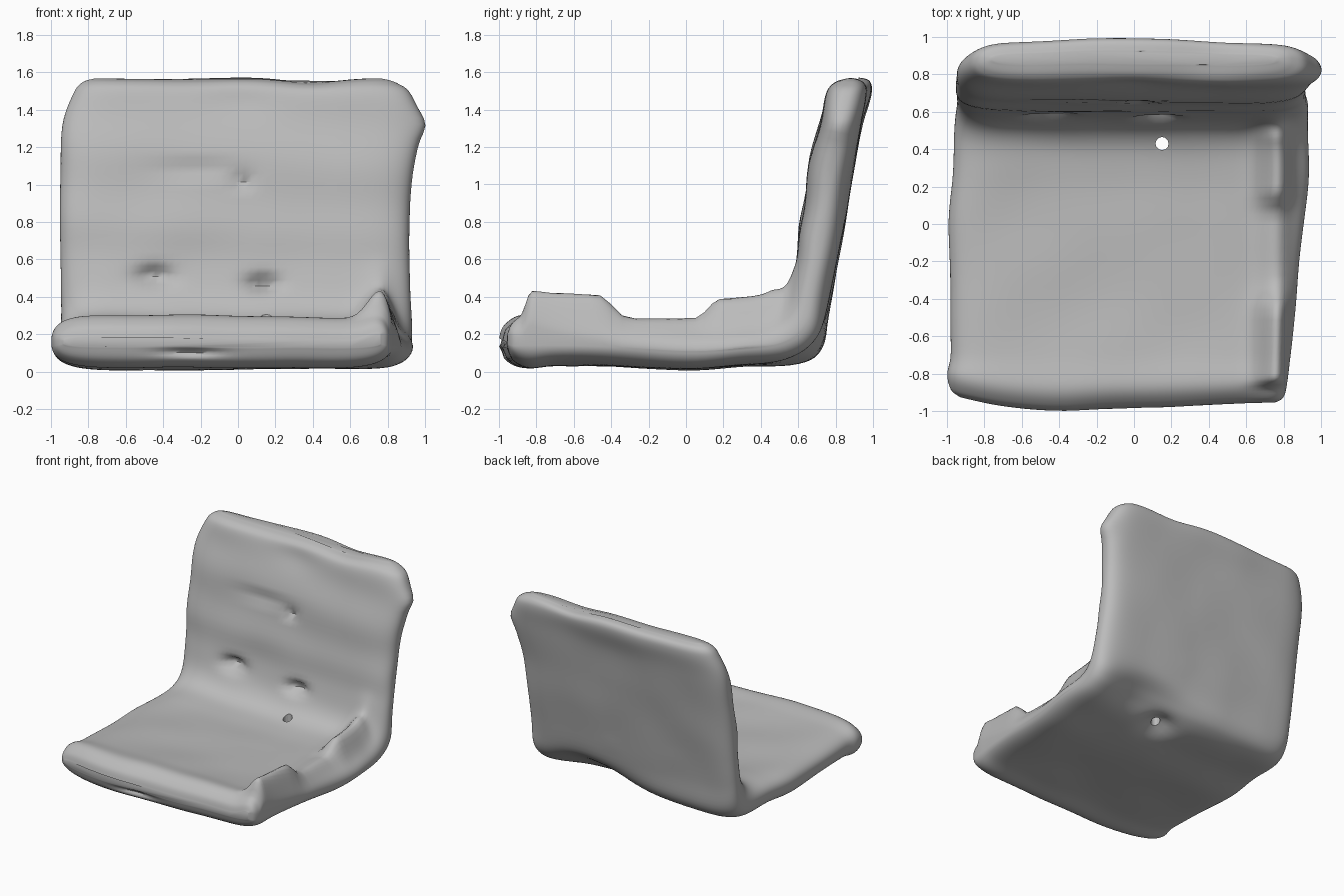
import bpy, bmesh, math
from mathutils import Vector, noise

if "Cube" in bpy.data.objects:
    bpy.data.objects.remove(bpy.data.objects["Cube"])

# Side section from front tip to top edge: underside y z, upper side y z, side limits in x
STATIONS = [
    (-.995, .13, -.995, .17, -.93, .76),
    (-.96, .06, -.97, .24, -.98, .80),
    (-.87, .02, -.88, .295, -1.0, .82),
    (-.70, .035, -.70, .275, -.98, .84),
    (-.40, .03, -.40, .255, -.98, .87),
    (0, .01, 0, .25, -.99, .91),
    (.30, .03, .25, .255, -.97, .93),
    (.60, .04, .43, .285, -.96, .93),
    (.73, .13, .53, .38, -.95, .93),
    (.77, .35, .585, .56, -.95, .92),
    (.83, .70, .615, .82, -.95, .92),
    (.88, 1.0, .66, 1.1, -.95, .93),
    (.935, 1.3, .71, 1.33, -.94, .97),
    (.97, 1.47, .755, 1.49, -.88, .92),
    (.96, 1.54, .80, 1.545, -.83, .84),
    (.91, 1.565, .86, 1.565, -.76, .76),
]

# Soft dents and bulges: centre, radii, push
DENTS = [
    ((-.45, .57, .5), (.1, .12, .05), (0, .08, .02)),       # pits in the backrest
    ((.13, .57, .47), (.08, .12, .04), (0, .09, 0)),
    ((-.22, .65, 1.08), (.22, .1, .03), (0, .03, 0)),       # backrest wrinkle
    ((.02, .65, 1.02), (.05, .1, .03), (0, .05, 0)),
    ((0, .74, 1.45), (.2, .1, .1), (0, .02, 0)),
    ((-.25, -.98, .1), (.16, .06, .02), (0, .03, 0)),       # front wrinkle
    ((.40, .68, .08), (.42, .2, .16), (0, -.1, .09)),       # scoop under the back
    ((.15, .48, .04), (.12, .12, .08), (0, 0, .08)),
    ((.97, .82, 1.32), (.07, .15, .07), (.03, 0, 0)),       # pointed side corner
    ((0, .96, 1.52), (.35, .08, .15), (0, .025, .015)),     # top edge bulge
    ((.4, .88, 1.56), (.2, .15, .08), (0, 0, -.02)),
]


def spline(rows, steps):
    """Catmull-Rom interpolation of whole rows."""
    out = []
    for i in range(len(rows) - 1):
        a, b = rows[max(i - 1, 0)], rows[i]
        c, d = rows[i + 1], rows[min(i + 2, len(rows) - 1)]
        for k in range(steps):
            t = k / steps
            out.append([.5 * (2 * q + (r - p) * t + (2 * p - 5 * q + 4 * r - s) * t * t
                              + (3 * q - p - 3 * r + s) * t ** 3)
                        for p, q, r, s in zip(a, b, c, d)])
    return out + [list(rows[-1])]


def step(lo, hi, v):
    t = min(max((v - lo) / (hi - lo), 0), 1)
    return t * t * (3 - 2 * t)


def shape(p, upper):
    """Hand-worked irregularities of the soft body."""
    move = Vector()
    for centre, radii, push in DENTS:
        d = sum(((p[i] - centre[i]) / radii[i]) ** 2 for i in range(3))
        move += Vector(push) * math.exp(-d)
    # front edge bows outwards
    bow = .04 * (p.x + .35) if p.x > -.35 else .2 * (p.x + .35) ** 2
    move.y += bow * (1 - step(-.95, -.6, p.y))
    if upper:
        # raised rim along the side of the seat
        front = step(-.93, -.86, p.y) * (1 - step(-.47, -.3, p.y))
        rear = step(.05, .18, p.y) * (1 - step(.45, .6, p.y))
        width = .1 if p.x < .77 else .07
        rim = math.exp(-((p.x - .77) / width) ** 2)
        move.z += rim * (.12 * front + .1 * rear + .06) * (1 - step(.4, .7, p.z))
        move.z -= .015 * p.x * (1 - step(.3, .5, p.z))
        # horizontal folds across the backrest
        move.y += .006 * math.sin(p.z * 15 + p.x) * step(.5, .8, p.z)
    move += noise.noise_vector(p * 2.5) * .01
    return p + move


# Body: closed rings across the width, swept along the section
bm = bmesh.new()
N = 72
us = [math.sin(math.pi / 2 * (2 * j / N - 1)) for j in range(N + 1)]
loop = [(u, True) for u in us] + [(u, False) for u in us[-2:0:-1]]
rings = []
for by, bz, ty, tz, left, right in spline(STATIONS, 6):
    low, high = Vector((0, by, bz)), Vector((0, ty, tz))
    mid = (low + high) / 2
    ring = []
    for u, upper in loop:
        h = max(1 - abs(u) ** 10, 0) ** .45
        p = mid + ((high if upper else low) - mid) * h
        p.x = (left + right) / 2 + u * (right - left) / 2
        ring.append(bm.verts.new(shape(p, upper)))
    rings.append(ring)
for a, b in zip(rings, rings[1:]):
    for j in range(len(loop)):
        k = (j + 1) % len(loop)
        bm.faces.new((a[j], a[k], b[k], b[j]))
bm.faces.new(rings[0])
bm.faces.new(rings[-1])
bmesh.ops.recalc_face_normals(bm, faces=bm.faces)
mesh = bpy.data.meshes.new("seat_cushion")
bm.to_mesh(mesh)
bm.free()
body = bpy.data.objects.new("seat_cushion", mesh)
bpy.context.collection.objects.link(body)

# Plain grey material
grey = bpy.data.materials.new("soft_grey")
grey.use_nodes = True
colour = (.5, .5, .5, 1)
grey.diffuse_color = colour
grey.node_tree.nodes["Principled BSDF"].inputs["Base Color"].default_value = colour
mesh.materials.append(grey)

# Small hole through the rear of the seat
bpy.ops.mesh.primitive_cylinder_add(vertices=12, radius=.035, depth=1, location=(.15, .43, .2))
cutter = bpy.context.object
cutter.name = "hole_cutter"
cutter.data.materials.append(grey)
cutter.hide_render = True
cutter.hide_set(True)
cut = body.modifiers.new("hole", "BOOLEAN")
cut.operation = "DIFFERENCE"
cut.object = cutter

bpy.ops.object.select_all(action="DESELECT")
body.select_set(True)
bpy.context.view_layer.objects.active = body
bpy.ops.object.shade_smooth_by_angle(angle=math.radians(50))
